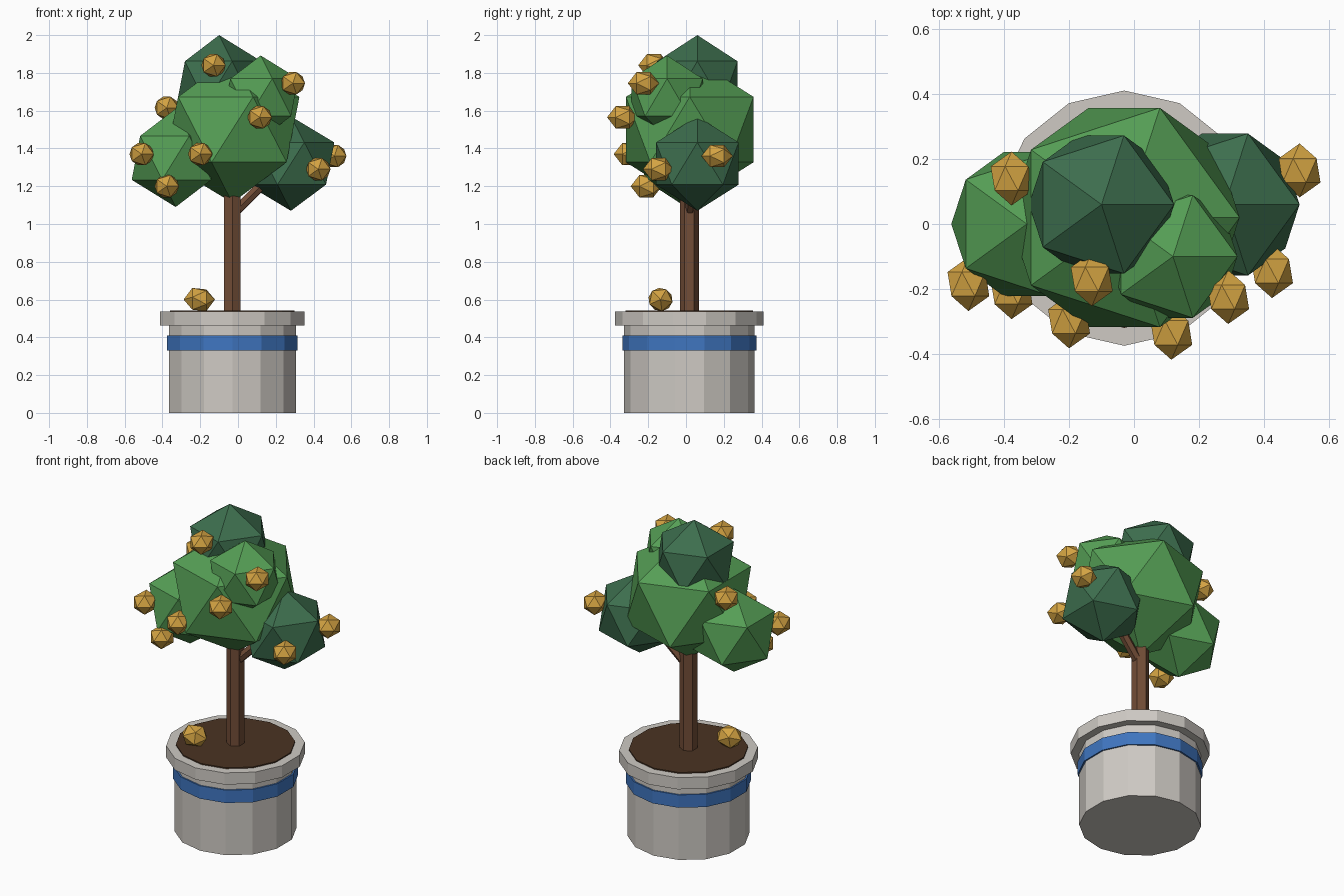
import bpy, bmesh, math
from mathutils import Vector, Matrix, Euler

if "Cube" in bpy.data.objects:
    bpy.data.objects.remove(bpy.data.objects["Cube"])


def material(name, rgb):
    m = bpy.data.materials.new(name)
    m.diffuse_color = (*rgb, 1.0)
    m.use_nodes = True
    m.node_tree.nodes["Principled BSDF"].inputs["Base Color"].default_value = m.diffuse_color
    return m


STONE = material("pale_stone", (0.62, 0.59, 0.55))
BLUE = material("blue_band", (0.05, 0.18, 0.53))
SOIL = material("dark_soil", (0.068, 0.033, 0.016))
BARK = material("brown_bark", (0.17, 0.075, 0.038))
LEAF = material("light_leaf", (0.09, 0.34, 0.09))
DARK_LEAF = material("dark_leaf", (0.046, 0.155, 0.075))
FRUIT = material("golden_fruit", (0.66, 0.37, 0.055))

CX, CY = -0.03, 0.018  # shared axis of pot and trunk


def finish(name, bm, mat):
    mesh = bpy.data.meshes.new(name)
    bm.to_mesh(mesh)
    bm.free()
    mesh.materials.append(mat)
    obj = bpy.data.objects.new(name, mesh)
    bpy.context.collection.objects.link(obj)
    return obj


def rod(name, start, end, radius, sides, mat):
    """Prism between two points; a corner points to +y when upright."""
    a, b = Vector(start), Vector(end)
    axis = b - a
    turn = Vector((0, 0, 1)).rotation_difference(axis).to_matrix().to_4x4()
    bm = bmesh.new()
    bmesh.ops.create_cone(bm, cap_ends=True, segments=sides, radius1=radius,
                          radius2=radius, depth=axis.length,
                          matrix=Matrix.Translation((a + b) / 2) @ turn)
    return finish(name, bm, mat)


def drum(name, z0, z1, radius, mat):
    return rod(name, (CX, CY, z0), (CX, CY, z1), radius, 14, mat)


def ico(name, centre, size, mat, rot=(0, 0, 0)):
    mtx = (Matrix.Translation(centre) @ Euler(rot).to_matrix().to_4x4()
           @ Matrix.Diagonal((*size, 1)))
    bm = bmesh.new()
    bmesh.ops.create_icosphere(bm, subdivisions=1, radius=1, matrix=mtx)
    return finish(name, bm, mat)


# Pot with band, rim and soil
drum("pot_body", 0.0, 0.48, 0.345, STONE)
drum("pot_band", 0.33, 0.41, 0.354, BLUE)
drum("pot_rim", 0.463, 0.536, 0.393, STONE)
drum("soil", 0.50, 0.543, 0.338, SOIL)

# Trunk and branch
rod("trunk", (CX, CY, 0.52), (CX, CY, 1.30), 0.05, 6, BARK)
rod("branch", (CX, CY, 1.05), (0.22, 0.05, 1.30), 0.028, 6, BARK)

# Foliage clumps
for name, c, r, rz, mat in [
    ("foliage_centre", (-0.03, 0.02, 1.50), 0.397, 0.387, LEAF),
    ("foliage_left", (-0.33, 0.0, 1.35), 0.26, 0.26, LEAF),
    ("foliage_right", (0.28, 0.06, 1.32), 0.257, 0.25, DARK_LEAF),
    ("foliage_front", (0.12, -0.10, 1.67), 0.222, 0.222, LEAF),
    ("foliage_top", (-0.10, 0.06, 1.75), 0.25, 0.25, DARK_LEAF),
]:
    ico(name, c, (r, r, rz), mat)

# Fruit, long axis pointing front to back
fruit_size = (0.072, 0.069, 0.083)
for i, c in enumerate([
    (-0.13, -0.17, 1.84), (0.29, -0.225, 1.745), (0.115, -0.335, 1.565),
    (-0.377, 0.14, 1.615), (-0.51, -0.185, 1.37), (-0.20, -0.30, 1.37),
    (-0.377, -0.21, 1.20), (0.425, -0.145, 1.29), (0.51, 0.165, 1.36),
]):
    ico(f"fruit_{i + 1}", c, fruit_size, FRUIT, (math.pi / 2, 0, 0))

# Fallen fruit lying sideways on the soil
ico("fallen_fruit", (-0.205, -0.135, 0.60), fruit_size, FRUIT,
    (math.pi / 2, 0.2, math.pi / 2))
